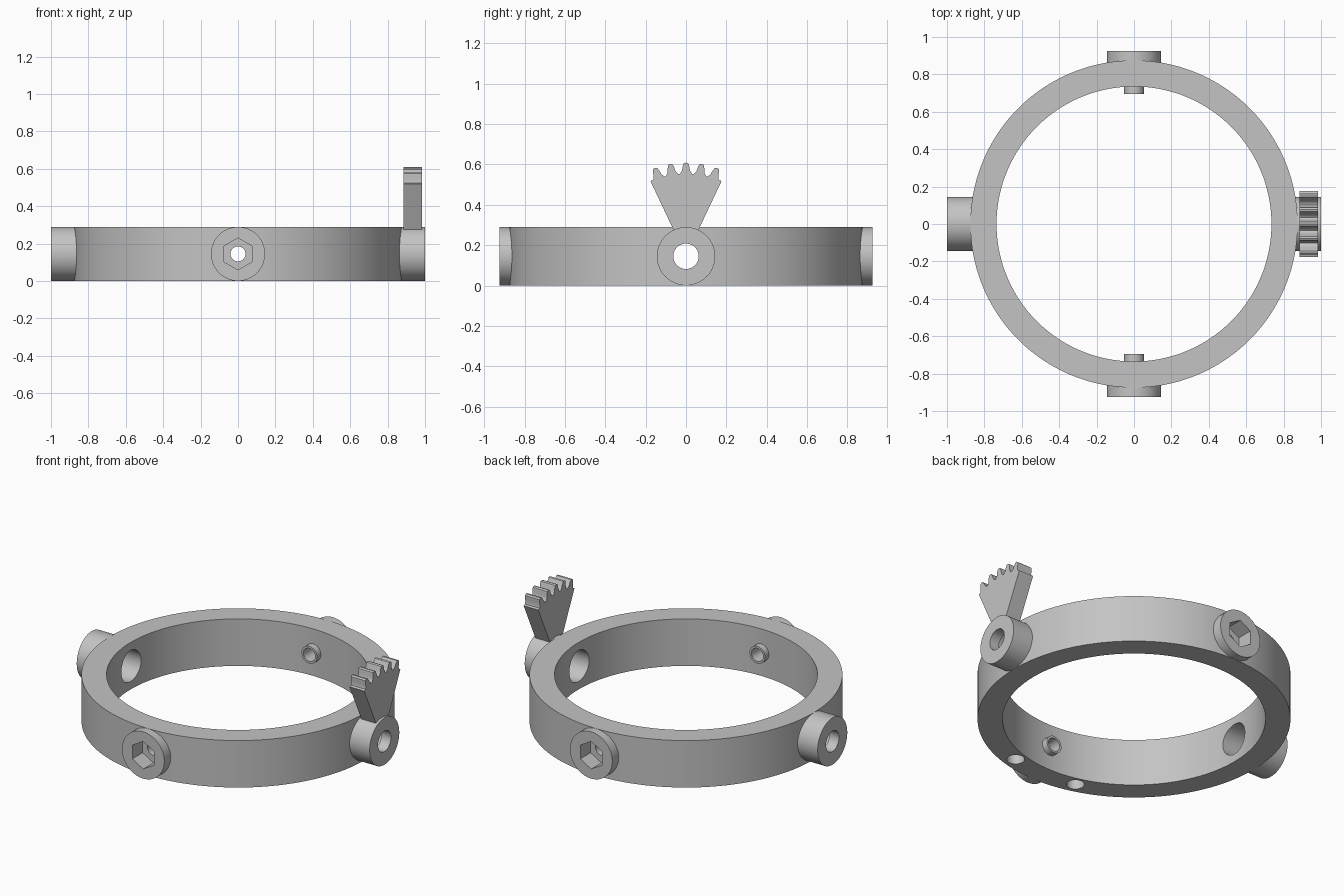
import bpy, math
from mathutils import Matrix, Vector

cube = bpy.data.objects.get("Cube")
if cube:
    bpy.data.objects.remove(cube, do_unlink=True)

grey = bpy.data.materials.new("plain grey")
grey.use_nodes = True
color = (0.55, 0.55, 0.55, 1)
grey.diffuse_color = color
grey.node_tree.nodes["Principled BSDF"].inputs["Base Color"].default_value = color

MID = 0.145          # half height of the ring, and height of the hub axes
X, Y, Z = Vector((1, 0, 0)), Vector((0, 1, 0)), Vector((0, 0, 1))


def cylinder(name, radius, axis, start, end, base=(0, 0, 0), sides=64, turn=0):
    """Cylinder along an axis, running from start to end measured from base."""
    place = Vector(base) + axis * (start + end) / 2
    bpy.ops.mesh.primitive_cylinder_add(vertices=sides, radius=radius, depth=abs(end - start))
    obj = bpy.context.object
    obj.name = name
    spin = Matrix.Rotation(turn, 4, 'Z')
    obj.data.transform(Matrix.Translation(place) @ axis.to_track_quat('Z', 'Y').to_matrix().to_4x4() @ spin)
    return obj


def combine(target, other, operation):
    mod = target.modifiers.new(operation, 'BOOLEAN')
    mod.operation, mod.solver, mod.object = operation, 'EXACT', other
    bpy.ops.object.select_all(action='DESELECT')
    target.select_set(True)
    bpy.context.view_layer.objects.active = target
    bpy.ops.object.modifier_apply(modifier=mod.name)
    bpy.data.objects.remove(other, do_unlink=True)


def finish(obj):
    obj.data.materials.clear()
    obj.data.materials.append(grey)
    bpy.ops.object.select_all(action='DESELECT')
    obj.select_set(True)
    bpy.context.view_layer.objects.active = obj
    bpy.ops.object.shade_smooth_by_angle(angle=math.radians(30))


# Ring with four hubs and two inner sleeves
hub_base = (0, 0, MID)
ring = cylinder("ring", 0.875, Z, 0, 2 * MID, sides=160)
for axis, reach in ((X, 1.0), (-X, 1.0), (Y, 0.925), (-Y, 0.925)):
    combine(ring, cylinder("hub", MID - 0.0005, axis, 0.8, reach, hub_base), 'UNION')
combine(ring, cylinder("bore", 0.735, Z, -0.1, 0.4, sides=160), 'DIFFERENCE')
for axis in (Y, -Y):
    combine(ring, cylinder("sleeve", 0.053, axis, 0.695, 0.78, hub_base), 'UNION')

# Side hubs: through hole, wider seat from the inside
for axis in (X, -X):
    combine(ring, cylinder("pin_hole", 0.063, axis, 0.6, 1.1, hub_base), 'DIFFERENCE')
    combine(ring, cylinder("seat", 0.096, axis, 0.6, 0.935, hub_base), 'DIFFERENCE')

# Front and back hubs: hexagonal socket and narrow through hole
for axis in (Y, -Y):
    combine(ring, cylinder("screw_hole", 0.04, axis, 0.6, 1.1, hub_base), 'DIFFERENCE')
    # one hexagon corner points straight up
    combine(ring, cylinder("socket", 0.085, axis, 0.825, 1.1, hub_base, 6, 0), 'DIFFERENCE')

# Blind holes in the underside
for side in (-1, 1):
    combine(ring, cylinder("blind_hole", 0.05, Z, -0.1, 0.2, (side * 0.218, -0.77, 0), 32), 'DIFFERENCE')
finish(ring)

# Toothed sector above the left hub, drawn as (angle, radius) about the hub axis
HALF, PITCH, ROOT, TIP = 25.3, 9.7, 0.408, 0.465
tooth = [(-3.9, ROOT + 0.004), (-2.7, 0.425), (-2.1, 0.445), (-1.3, 0.461), (0, TIP),
         (1.3, 0.461), (2.1, 0.445), (2.7, 0.425), (3.9, ROOT + 0.004), (PITCH / 2, ROOT)]
outline = [(-HALF, 0.13), (-HALF, 0.413)]
for n in range(-2, 3):
    outline += [(n * PITCH + a, r) for a, r in tooth]
outline[-1] = (HALF, 0.413)
outline += [(HALF, 0.13), (0, 0.13)]
points = [(r * math.sin(math.radians(a)), MID + r * math.cos(math.radians(a))) for a, r in outline]
count = len(points)
verts = [(x, y, z) for x in (0.885, 0.985) for y, z in points]
faces = [tuple(reversed(range(count))), tuple(range(count, 2 * count))]
faces += [(i, (i + 1) % count, count + (i + 1) % count, count + i) for i in range(count)]
mesh = bpy.data.meshes.new("gear_sector")
mesh.from_pydata(verts, [], faces)
sector = bpy.data.objects.new("gear_sector", mesh)
bpy.context.collection.objects.link(sector)
bpy.context.view_layer.objects.active = sector
sector.select_set(True)
bpy.ops.object.mode_set(mode='EDIT')
bpy.ops.mesh.select_all(action='SELECT')
bpy.ops.mesh.normals_make_consistent(inside=False)
bpy.ops.object.mode_set(mode='OBJECT')
finish(sector)
